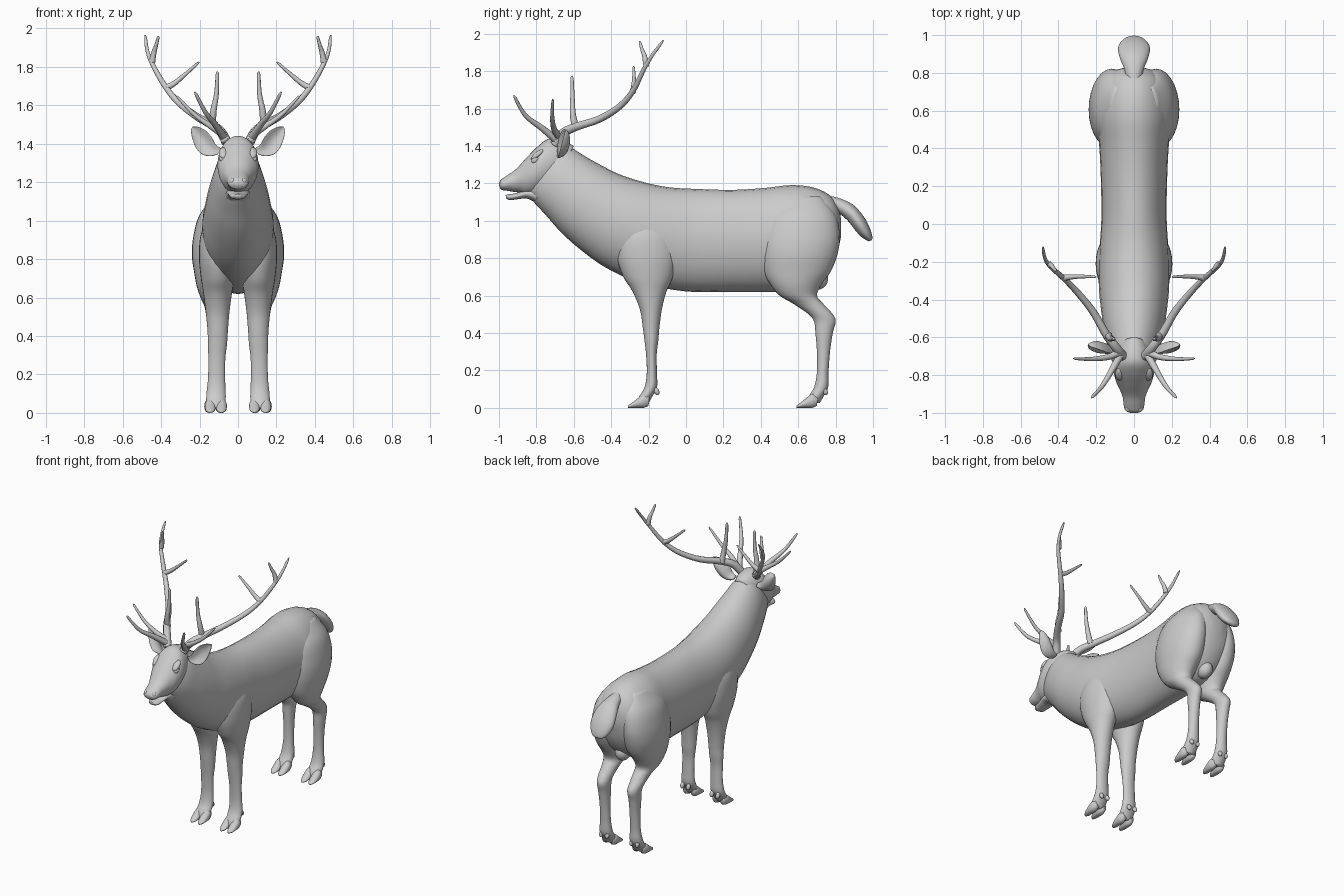
import bpy, bmesh, math
from mathutils import Vector

def spline(rows, steps=5):
    """Catmull-Rom resampling of equal-length number rows."""
    out = []
    for i in range(len(rows) - 1):
        p = [rows[max(0, min(len(rows) - 1, i + k))] for k in (-1, 0, 1, 2)]
        for s in range(steps):
            t = s / steps
            out.append([0.5 * (2*b + (c-a)*t + (2*a-5*b+4*c-d)*t*t + (3*b-a-3*c+d)*t**3)
                        for a, b, c, d in zip(*p)])
    return out + [list(rows[-1])]

def finish(ob, mirror):
    if mirror:
        m = ob.modifiers.new("mirror", 'MIRROR')
        m.use_mirror_merge = False
    return ob

def loft(name, rings, mirror=False, n=28, cup=0.0):
    """Skin elliptical rings; each ring is (end a, end b, half-width vector) flattened."""
    bm = bmesh.new()
    loops = []
    for r in spline(rings):
        a, b, w = Vector(r[0:3]), Vector(r[3:6]), Vector(r[6:9])
        loop = []
        for i in range(n):
            t = 2 * math.pi * i / n
            p = (a + b) / 2 + (a - b) / 2 * math.cos(t) + w * math.sin(t)
            p.y -= cup * math.cos(t) ** 2 * (a - b).length
            loop.append(bm.verts.new(p))
        loops.append(loop)
    for l0, l1 in zip(loops, loops[1:]):
        for i in range(n):
            j = (i + 1) % n
            bm.faces.new((l0[i], l0[j], l1[j], l1[i]))
    bm.faces.new(loops[0])
    bm.faces.new(loops[-1])
    bmesh.ops.recalc_face_normals(bm, faces=bm.faces)
    me = bpy.data.meshes.new(name)
    bm.to_mesh(me)
    bm.free()
    for f in me.polygons:
        f.use_smooth = True
    ob = bpy.data.objects.new(name, me)
    bpy.context.collection.objects.link(ob)
    return finish(ob, mirror)

def trunk(name, rows):
    """Rows: top y, top z, bottom y, bottom z, half width."""
    return loft(name, [(0, a, b, 0, c, d, w, 0, 0) for a, b, c, d, w in rows])

def limb(name, rows):
    """Rows: z, front y, back y, inner x, outer x."""
    return loft(name, [((i+o)/2, f, z, (i+o)/2, k, z, (o-i)/2, 0, 0)
                       for z, f, k, i, o in rows], True)

def ball(name, loc, size, mirror=True, tilt=0.0):
    bm = bmesh.new()
    bmesh.ops.create_uvsphere(bm, u_segments=16, v_segments=10, radius=1)
    c, s = math.cos(tilt), math.sin(tilt)
    for v in bm.verts:
        x, y, z = (v.co[k] * size[k] for k in range(3))
        v.co = Vector((x, y*c - z*s, y*s + z*c)) + Vector(loc)
    me = bpy.data.meshes.new(name)
    bm.to_mesh(me)
    bm.free()
    for f in me.polygons:
        f.use_smooth = True
    ob = bpy.data.objects.new(name, me)
    bpy.context.collection.objects.link(ob)
    return finish(ob, mirror)

def tine(name, pts, r0, r1):
    """Tapered antler branch on each side; the tip narrows to a point."""
    path = spline(pts)
    rings = []
    for i, p in enumerate(path):
        p = Vector(p)
        d = (Vector(path[min(i+1, len(path)-1)]) - Vector(path[max(i-1, 0)])).normalized()
        u = d.cross(Vector((0.6, -0.8, 0.1))).normalized()
        v = d.cross(u)
        t = i / (len(path) - 1)
        r = (r0 + (r1 - r0) * t) * (0.45 if i == len(path) - 1 else 1)
        rings.append((*(p + u*r), *(p - u*r), *(v*r)))
    return loft(name, rings[::2] + ([rings[-1]] if len(rings) % 2 == 0 else []), True, 10)

# Torso and neck
trunk("body", [
    (-.69, 1.425, -.87, 1.16, .08), (-.62, 1.395, -.81, 1.095, .115),
    (-.54, 1.345, -.75, 1.03, .138), (-.46, 1.30, -.67, .94, .158),
    (-.36, 1.25, -.57, .85, .173), (-.24, 1.21, -.43, .75, .186),
    (-.10, 1.18, -.25, .67, .185), (.05, 1.17, 0, .622, .173),
    (.25, 1.165, .25, .62, .176), (.42, 1.175, .43, .62, .185),
    (.56, 1.19, .56, .62, .20), (.68, 1.178, .66, .64, .19),
    (.77, 1.135, .74, .70, .165), (.815, 1.07, .80, .80, .11), (.83, 1.0, .83, .92, .04)])

# Head and lower jaw
trunk("head", [
    (-.60, 1.40, -.70, 1.20, .07), (-.66, 1.43, -.76, 1.16, .098),
    (-.73, 1.44, -.82, 1.14, .107), (-.79, 1.40, -.86, 1.14, .098),
    (-.85, 1.34, -.89, 1.15, .078), (-.91, 1.275, -.925, 1.155, .06),
    (-.96, 1.24, -.955, 1.16, .055), (-.988, 1.22, -.985, 1.165, .046),
    (-1.0, 1.203, -.998, 1.182, .022)])
trunk("lower_jaw", [
    (-.80, 1.18, -.79, 1.09, .065), (-.85, 1.17, -.85, 1.118, .055),
    (-.90, 1.15, -.90, 1.115, .045), (-.94, 1.142, -.94, 1.11, .038),
    (-.965, 1.138, -.96, 1.118, .018)])
ball("eye", (.083, -.805, 1.325), (.017, .024, .017), tilt=.6)
ball("brow", (.075, -.795, 1.352), (.025, .042, .016), tilt=.7)
ball("nostril", (.03, -.978, 1.205), (.016, .018, .016))

# Ears, cupped towards the front
loft("ear", [
    (.085, -.67, 1.375, .105, -.67, 1.345, 0, .018, 0),
    (.115, -.66, 1.395, .145, -.66, 1.335, 0, .02, 0),
    (.138, -.645, 1.435, .19, -.645, 1.347, 0, .018, 0),
    (.168, -.635, 1.468, .222, -.635, 1.385, 0, .015, 0),
    (.205, -.635, 1.487, .24, -.635, 1.435, 0, .011, 0),
    (.236, -.64, 1.489, .245, -.64, 1.474, 0, .005, 0)], True, cup=.35)

# Tail
trunk("tail", [
    (.76, 1.135, .76, 1.05, .04), (.83, 1.117, .80, 1.05, .05),
    (.90, 1.08, .86, 1.005, .075), (.955, 1.015, .90, .955, .085),
    (.985, .955, .93, .92, .072), (.997, .91, .962, .897, .045), (.99, .894, .977, .89, .015)])

# Legs with shoulder and haunch
limb("front_leg", [
    (1.04, -.26, -.16, .08, .14), (.93, -.36, -.07, .03, .193), (.81, -.37, -.05, .02, .203),
    (.70, -.335, -.07, .02, .193), (.62, -.285, -.105, .032, .18), (.52, -.245, -.13, .045, .167),
    (.42, -.23, -.143, .053, .158), (.36, -.222, -.148, .057, .157), (.28, -.213, -.157, .066, .154),
    (.18, -.21, -.155, .067, .156), (.11, -.222, -.155, .064, .163),
    (.06, -.25, -.18, .065, .165), (.025, -.265, -.20, .075, .155)])
limb("hind_leg", [
    (1.13, .56, .72, .06, .12), (1.03, .44, .80, .0, .20), (.92, .405, .822, .0, .232),
    (.82, .40, .81, .0, .24), (.73, .415, .775, .015, .228), (.66, .45, .725, .035, .215),
    (.60, .50, .70, .055, .195), (.555, .575, .735, .067, .175), (.50, .655, .785, .075, .165),
    (.46, .685, .80, .077, .16), (.40, .692, .785, .08, .157), (.30, .70, .77, .082, .152),
    (.19, .70, .762, .08, .153), (.11, .685, .76, .073, .162),
    (.06, .655, .735, .07, .165), (.025, .64, .715, .08, .155)])

# Cloven hooves and dewclaws
for part, y0, cx in (("front", -.31, .115), ("hind", .59, .118)):
    for side, dx in (("inner", -.029), ("outer", .029)):
        x = cx + dx
        loft(f"{part}_hoof_{side}", [
            (x, y0, .012, x, y0, 0, .008, 0, 0), (x, y0+.015, .022, x, y0+.015, 0, .02, 0, 0),
            (x, y0+.045, .045, x, y0+.045, 0, .027, 0, 0),
            (x, y0+.085, .075, x, y0+.085, .0, .028, 0, 0),
            (x, y0+.115, .065, x, y0+.11, .01, .018, 0, 0)], True, 16)
        ball(f"{part}_dewclaw_{side}", (cx + dx*.8, y0+.153, .088), (.014, .014, .022), tilt=.4)

# Small bulge between the hind legs
ball("groin", (0, .70, .69), (.05, .06, .06), False)

# Antlers: main beam and five tines
tine("antler_beam", [(.06, -.70, 1.41), (.095, -.655, 1.47), (.15, -.58, 1.505), (.22, -.46, 1.545),
                     (.31, -.35, 1.615), (.38, -.28, 1.70), (.443, -.225, 1.81),
                     (.472, -.18, 1.885), (.482, -.12, 1.965)], .027, .007)
tine("brow_tine", [(.07, -.69, 1.43), (.115, -.77, 1.495), (.17, -.86, 1.565), (.225, -.92, 1.67)], .022, .007)
tine("second_tine", [(.08, -.68, 1.45), (.14, -.705, 1.49), (.23, -.715, 1.555), (.32, -.712, 1.65)], .021, .006)
tine("upright_tine", [(.135, -.59, 1.495), (.128, -.605, 1.57), (.112, -.607, 1.66), (.107, -.61, 1.775)], .021, .008)
tine("inner_tine", [(.375, -.285, 1.69), (.33, -.28, 1.715), (.27, -.278, 1.765), (.202, -.28, 1.825)], .018, .006)
tine("fork_tine", [(.447, -.215, 1.825), (.437, -.22, 1.875), (.425, -.235, 1.915), (.413, -.248, 1.96)], .017, .006)
